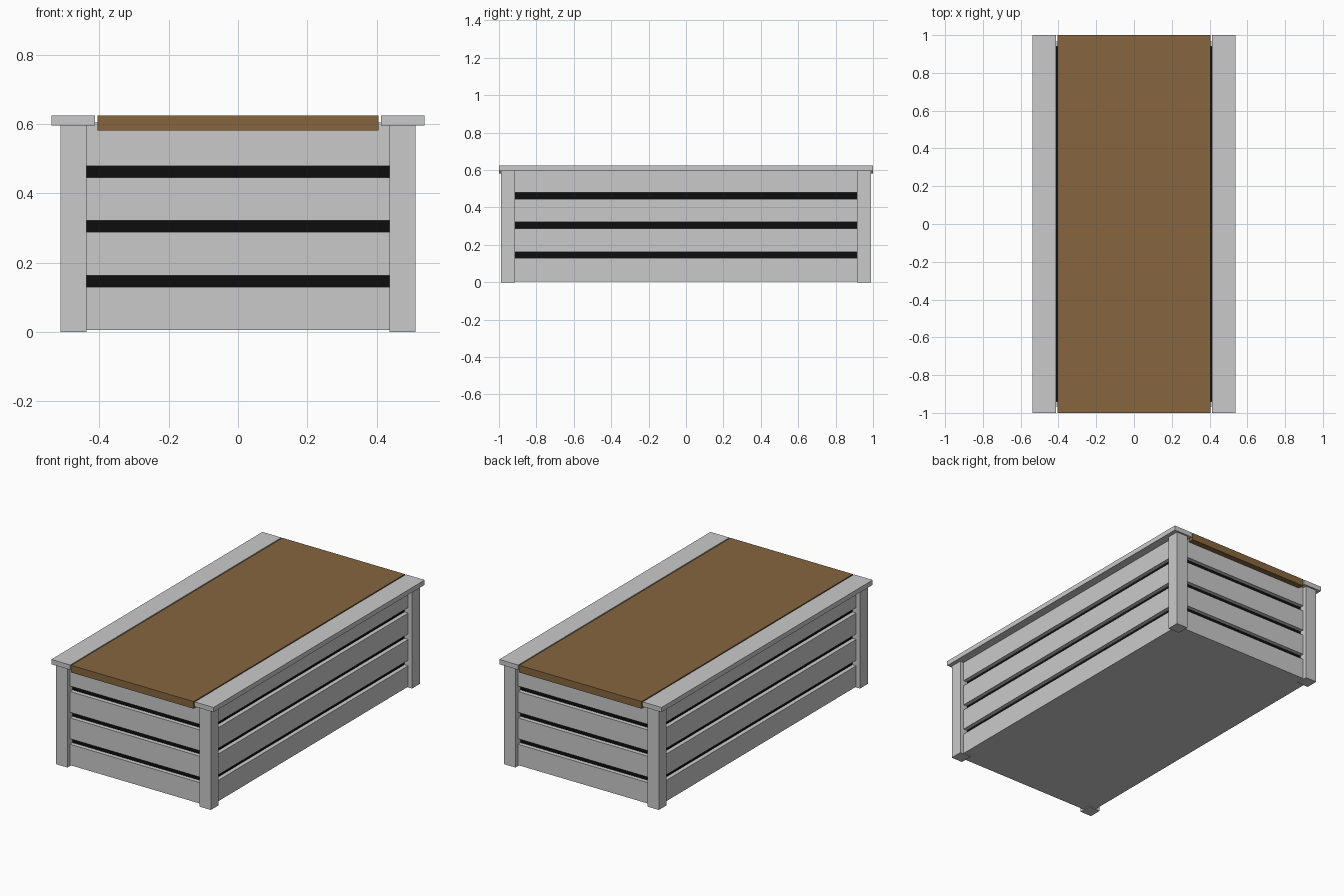
import bpy

cube = bpy.data.objects.get("Cube")
if cube:
    bpy.data.objects.remove(cube, do_unlink=True)


def material(name, rgb):
    m = bpy.data.materials.new(name)
    m.use_nodes = True
    m.diffuse_color = (*rgb, 1)
    m.node_tree.nodes["Principled BSDF"].inputs["Base Color"].default_value = (*rgb, 1)
    return m


GREY = material("light_grey", (0.59, 0.59, 0.59))
BROWN = material("wood_brown", (0.238, 0.133, 0.05))
BLACK = material("black", (0.004, 0.004, 0.004))


def box(name, mat, x, y, z):
    """Axis-aligned box from (low, high) ranges."""
    ranges = (x, y, z)
    bpy.ops.mesh.primitive_cube_add(size=1)
    ob = bpy.context.object
    ob.name = ob.data.name = name
    for v in ob.data.vertices:
        v.co = [lo + (c + 0.5) * (hi - lo) for c, (lo, hi) in zip(v.co, ranges)]
    ob.data.materials.append(mat)
    return ob


def span(half):
    return (-half, half)


def side(sign, near, far):
    return tuple(sorted((sign * near, sign * far)))


POST_X, POST_Y = (0.438, 0.513), (0.915, 0.99)   # corner post extents
WALL_X, WALL_Y = (0.463, 0.488), (0.94, 0.965)   # plank thickness extents
BASE, PLANK, PITCH = 0.005, 0.125, 0.158

# Corner posts
for sx, x_name in ((1, "left"), (-1, "right")):
    for sy, y_name in ((1, "back"), (-1, "front")):
        box(f"{y_name}_{x_name}_post", GREY,
            side(sx, *POST_X), side(sy, *POST_Y), (0, 0.596))

# Four rows of wall planks with open slots between them
for row in range(4):
    z = (BASE + row * PITCH, BASE + row * PITCH + PLANK)
    for s, x_name, y_name in ((1, "left", "back"), (-1, "right", "front")):
        box(f"{x_name}_plank_{row + 1}", GREY,
            side(s, *WALL_X), span(WALL_Y[0]), z)
        box(f"{y_name}_plank_{row + 1}", GREY,
            span(WALL_X[1]), side(s, *WALL_Y), z)

# Dark liner behind the slots, and the floor
box("inner_liner", BLACK, span(WALL_X[0]), span(WALL_Y[0]), (0.02, 0.578))
box("floor_panel", GREY, span(WALL_X[0]), span(WALL_Y[0]), (BASE, 0.02))

# Side cap rails and the lid between them
for s, name in ((1, "left"), (-1, "right")):
    box(f"{name}_cap_rail", GREY, side(s, 0.413, 0.538), span(1), (0.596, 0.625))
box("lid", BROWN, span(0.406), span(1), (0.582, 0.625))
